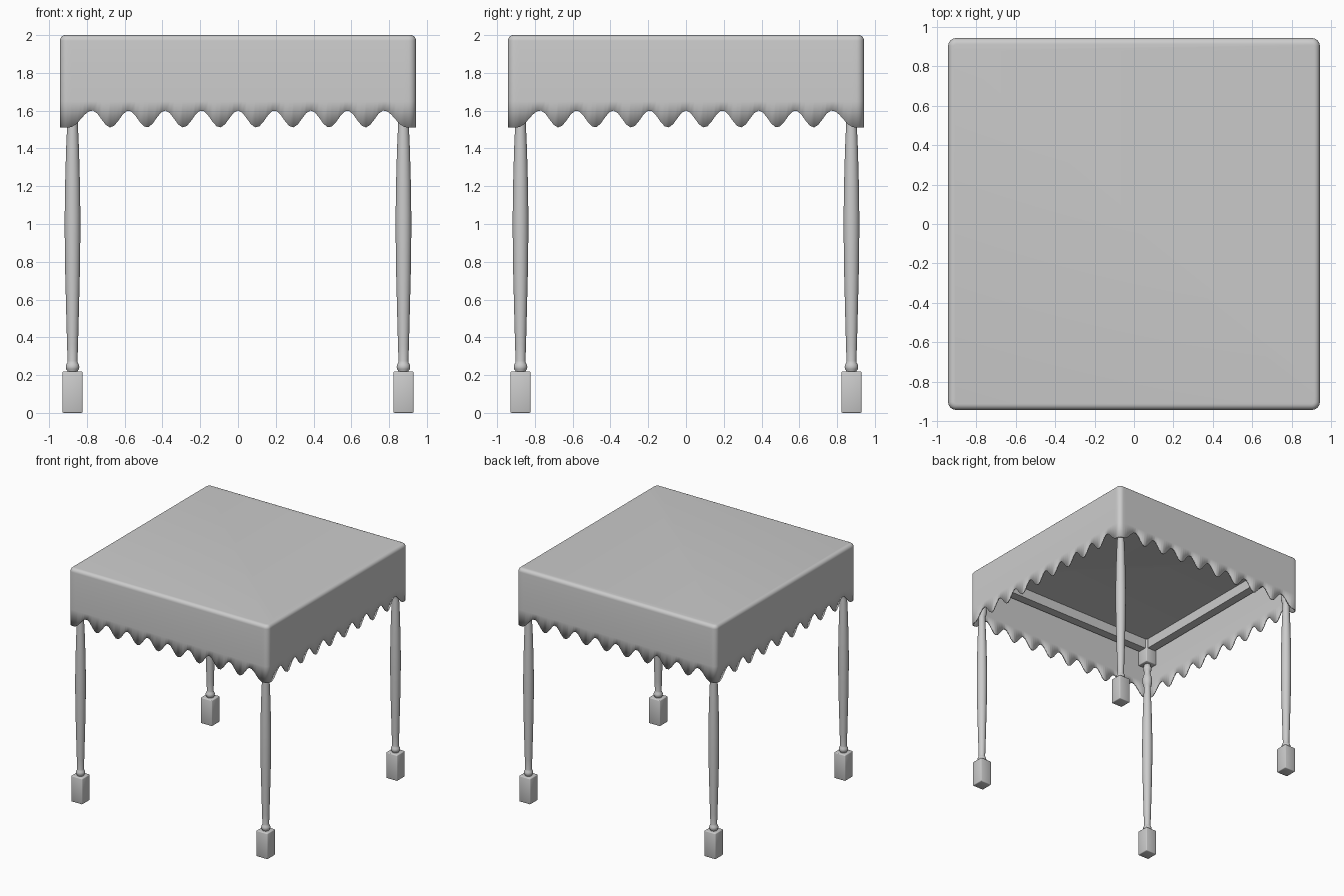
import bpy, bmesh, math

if "Cube" in bpy.data.objects:
    bpy.data.objects.remove(bpy.data.objects["Cube"])

HALF = 0.943      # half width of the canopy
POST = 0.876      # post centre offset
WAVE = 0.193      # scallop spacing


def make_object(name, bm):
    bmesh.ops.recalc_face_normals(bm, faces=bm.faces[:])
    me = bpy.data.meshes.new(name)
    bm.to_mesh(me)
    bm.free()
    ob = bpy.data.objects.new(name, me)
    bpy.context.collection.objects.link(ob)
    return ob


def smooth(ob, angle=35):
    bpy.ops.object.select_all(action='DESELECT')
    ob.select_set(True)
    bpy.context.view_layer.objects.active = ob
    bpy.ops.object.shade_smooth_by_angle(angle=math.radians(angle))


def box(name, centre, size, bevel=0.0):
    bm = bmesh.new()
    bmesh.ops.create_cube(bm, size=1)
    for v in bm.verts:
        v.co = [c + a * s for c, a, s in zip(centre, v.co, size)]
    if bevel:
        bmesh.ops.bevel(bm, geom=bm.edges[:], offset=bevel, segments=2,
                        profile=0.5, affect='EDGES')
    ob = make_object(name, bm)
    if bevel:
        smooth(ob, 50)
    return ob


def lathe(name, x, y, profile, sides=28):
    bm = bmesh.new()
    rings = [[bm.verts.new((x + r * math.cos(2 * math.pi * i / sides),
                            y + r * math.sin(2 * math.pi * i / sides), z))
              for i in range(sides)] for r, z in profile]
    for a, b in zip(rings, rings[1:]):
        for i in range(sides):
            j = (i + 1) % sides
            bm.faces.new((a[i], a[j], b[j], b[i]))
    bm.faces.new(rings[0])
    bm.faces.new(rings[-1])
    ob = make_object(name, bm)
    smooth(ob)


def hem(t):
    # scalloped lower edge, flat towards the corners
    t = abs(t)
    last = 4 * WAVE
    if t <= last:
        return 1.556 + 0.045 * math.cos(2 * math.pi * t / WAVE)
    f = min(1, (t - last) / 0.12)
    return 1.556 + 0.045 * math.cos(math.pi * f)


# Canopy: rounded-square rings from the scalloped hem to the rounded top
def outline(inset):
    radius = 0.04
    c = HALF - radius
    r = radius - inset
    n = 80
    pts = []
    for side in range(4):
        ang = side * math.pi / 2
        ca, sa = math.cos(ang), math.sin(ang)
        local = [(-c + 2 * c * i / n, -(c + r)) for i in range(n + 1)]
        local += [(c + r * math.sin(a), -c - r * math.cos(a))
                  for a in (math.pi * k / 12 for k in range(1, 6))]
        pts += [(x * ca - y * sa, x * sa + y * ca, x) for x, y in local]
    return pts


bm = bmesh.new()
levels = [(0, None), (0, 1.65), (0, 1.97)]
levels += [(0.03 * (1 - math.cos(a)), 1.97 + 0.03 * math.sin(a))
           for a in (math.pi * k / 10 for k in range(1, 6))]
rings = [[bm.verts.new((x, y, hem(t) if z is None else z))
          for x, y, t in outline(inset)] for inset, z in levels]
for a, b in zip(rings, rings[1:]):
    for i in range(len(a)):
        j = (i + 1) % len(a)
        bm.faces.new((a[i], a[j], b[j], b[i]))
bm.faces.new(rings[-1])
canopy = make_object("canopy", bm)
mod = canopy.modifiers.new("thickness", 'SOLIDIFY')
mod.thickness = 0.01
mod.offset = -1
smooth(canopy)

# Turned posts with square feet and square top blocks
shaft = [(0.026, 0.21), (0.028, 0.224), (0.034, 0.232), (0.036, 0.243),
         (0.034, 0.255), (0.028, 0.265), (0.026, 0.275), (0.029, 0.36),
         (0.034, 0.55), (0.039, 0.75), (0.0415, 0.95), (0.0415, 1.05),
         (0.039, 1.22), (0.034, 1.4), (0.028, 1.53), (0.027, 1.57),
         (0.034, 1.585), (0.04, 1.615), (0.04, 1.64), (0.034, 1.67),
         (0.026, 1.69), (0.025, 1.71), (0.033, 1.725), (0.035, 1.74),
         (0.033, 1.755), (0.027, 1.765), (0.027, 1.79)]
for fy, sy in (("front", -1), ("back", 1)):
    for fx, sx in (("left", -1), ("right", 1)):
        x, y = sx * POST, sy * POST
        tag = fy + "_" + fx
        lathe(tag + "_post", x, y, shaft)
        box(tag + "_foot", (x, y, 0.11), (0.106, 0.106, 0.22), 0.006)
        box(tag + "_top_block", (x, y, 1.88), (0.106, 0.106, 0.21), 0.006)

# Rails under the canopy joining the top blocks
span = 2 * POST - 0.09
for name, s in (("front", -1), ("back", 1)):
    box(name + "_rail", (0, s * POST, 1.943), (span, 0.075, 0.085))
for name, s in (("left", -1), ("right", 1)):
    box(name + "_rail", (s * POST, 0, 1.943), (0.075, span, 0.085))
